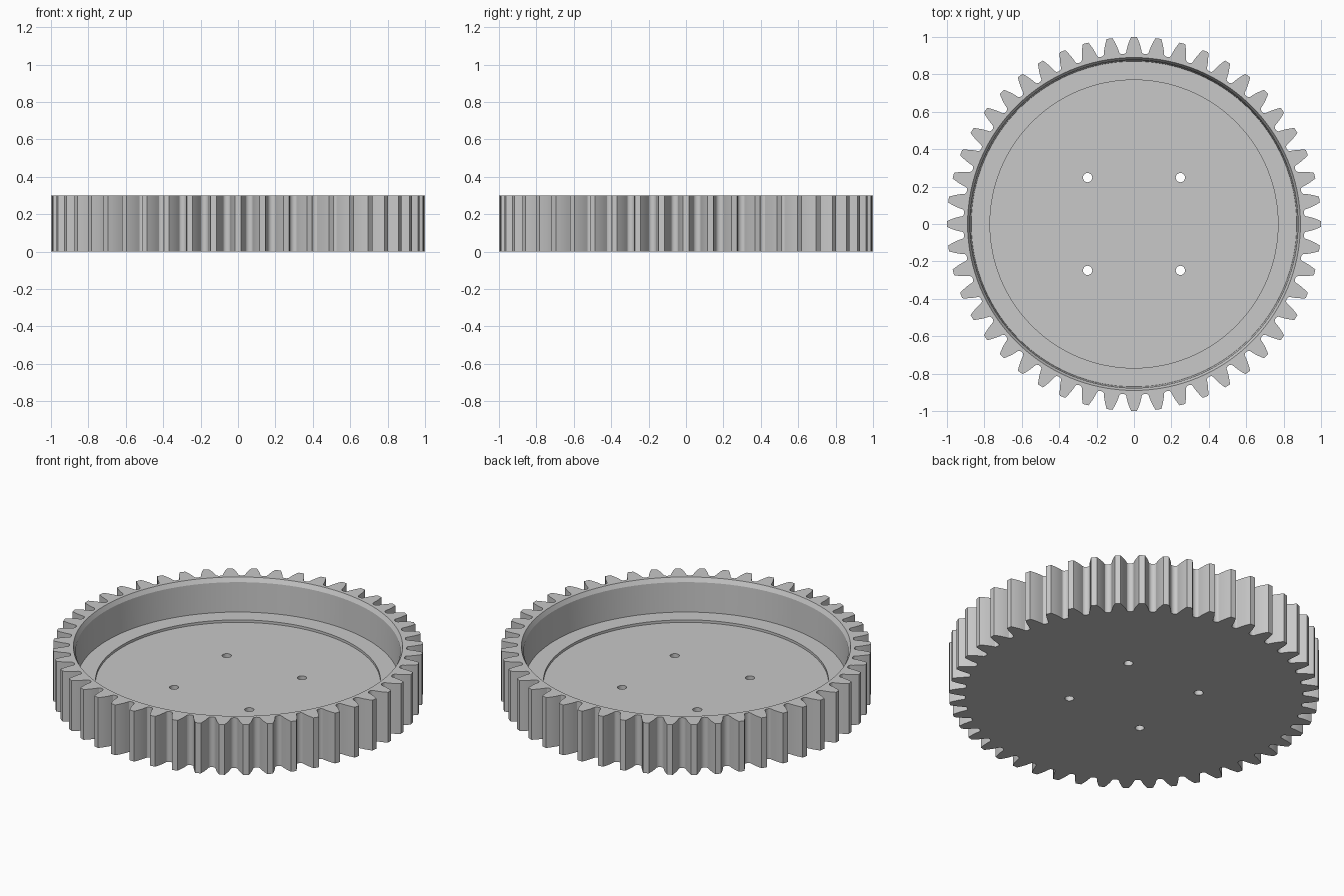
import bpy, bmesh, math
from mathutils import Matrix

cube = bpy.data.objects.get("Cube")
if cube:
    bpy.data.objects.remove(cube)

TEETH = 48
HEIGHT = 0.3
TIP_R, PITCH_R, FILLET_R, ROOT_R = 1.0, 0.96, 0.924, 0.91
BASE_R = PITCH_R * math.cos(math.radians(20))

grey = bpy.data.materials.new("grey plastic")
grey.use_nodes = True
colour = (0.58, 0.58, 0.58, 1)
grey.diffuse_color = colour
grey.node_tree.nodes["Principled BSDF"].inputs["Base Color"].default_value = colour


def make_object(name, bm):
    bmesh.ops.recalc_face_normals(bm, faces=bm.faces)
    mesh = bpy.data.meshes.new(name)
    bm.to_mesh(mesh)
    bm.free()
    mesh.materials.append(grey)
    obj = bpy.data.objects.new(name, mesh)
    bpy.context.collection.objects.link(obj)
    return obj


def involute(r):
    a = math.acos(BASE_R / r)
    return math.tan(a) - a


def half_angle(r):
    """Half the angle a tooth spans at radius r."""
    return math.pi / (2 * TEETH) + involute(PITCH_R) - involute(r)


def tooth_side():
    """Angle from the tooth centre and radius, from tip down to mid gap."""
    steps = 5
    side = []
    for i in range(steps + 1):
        r = TIP_R + (FILLET_R - TIP_R) * i / steps
        side.append((half_angle(r), r))
    gap = math.pi / TEETH
    width = gap - half_angle(FILLET_R)
    for i in range(1, 5):
        t = math.pi / 2 * i / 4
        side.append((gap - width * math.cos(t),
                     FILLET_R - (FILLET_R - ROOT_R) * math.sin(t)))
    return side


def gear_blank():
    side = tooth_side()
    tooth = [(-a, r) for a, r in reversed(side)] + side[:-1]
    bm = bmesh.new()
    verts = []
    for k in range(TEETH):
        for a, r in tooth:
            ang = a + k * math.tau / TEETH
            verts.append(bm.verts.new((r * math.cos(ang), r * math.sin(ang), 0)))
    face = bm.faces.new(verts)
    ext = bmesh.ops.extrude_face_region(bm, geom=[face], use_keep_orig=True)
    top = [v for v in ext["geom"] if isinstance(v, bmesh.types.BMVert)]
    bmesh.ops.translate(bm, verts=top, vec=(0, 0, HEIGHT))
    return make_object("gear", bm)


def lathe(name, profile, segments):
    """Closed solid from (radius, height) points, with flat caps."""
    bm = bmesh.new()
    rings = []
    for r, z in profile:
        rings.append([bm.verts.new((r * math.cos(i * math.tau / segments),
                                    r * math.sin(i * math.tau / segments), z))
                      for i in range(segments)])
    for low, high in zip(rings, rings[1:]):
        for i in range(segments):
            j = (i + 1) % segments
            bm.faces.new((low[i], low[j], high[j], high[i]))
    bm.faces.new(rings[0])
    bm.faces.new(rings[-1])
    return make_object(name, bm)


def cut(target, cutter):
    cutter.hide_render = True
    mod = target.modifiers.new("cut", "BOOLEAN")
    mod.operation = "DIFFERENCE"
    mod.solver = "EXACT"
    mod.object = cutter
    bpy.context.view_layer.objects.active = target
    bpy.ops.object.modifier_apply(modifier=mod.name)
    bpy.data.objects.remove(cutter)


# Toothed body
gear = gear_blank()

# Dished top: sunken disc, floor, slightly drafted wall and chamfered lip
cut(gear, lathe("dish_cutter", [
    (0.77, 0.085), (0.77, 0.1), (0.87, 0.1), (0.877, 0.275),
    (0.89, HEIGHT), (0.89, HEIGHT + 0.1)], 128))

# Four mounting holes
for x in (-0.248, 0.248):
    for y in (-0.248, 0.248):
        hole = lathe("hole_cutter", [(0.025, -0.1), (0.025, 0.2)], 24)
        hole.data.transform(Matrix.Translation((x, y, 0)))
        cut(gear, hole)

bpy.ops.object.select_all(action="DESELECT")
gear.select_set(True)
bpy.context.view_layer.objects.active = gear
bpy.ops.object.shade_smooth_by_angle(angle=math.radians(25))
